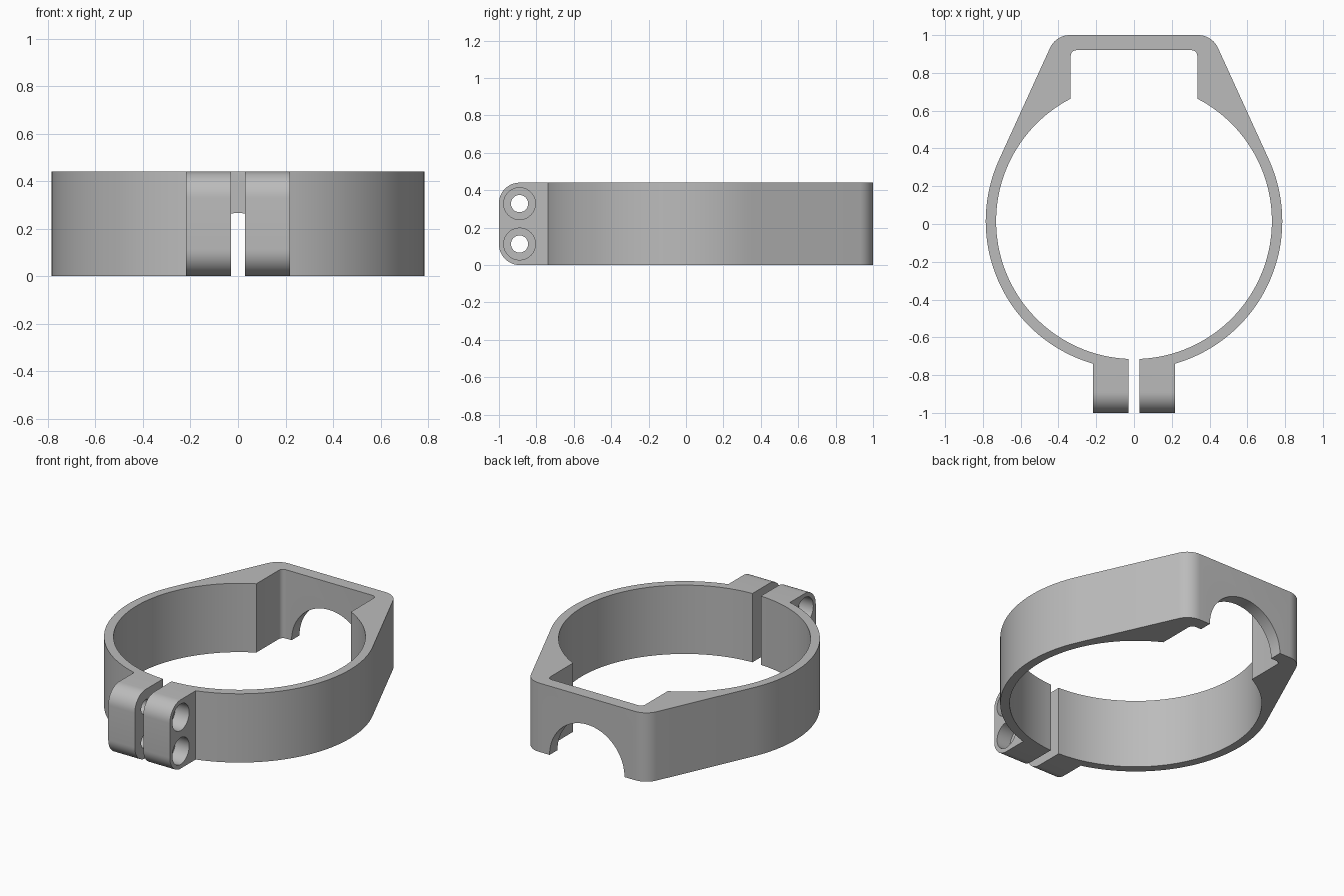
import bpy, bmesh
from math import sin, cos, asin, pi, radians
from mathutils import Matrix, Vector

if "Cube" in bpy.data.objects:
    bpy.data.objects.remove(bpy.data.objects["Cube"], do_unlink=True)

HEIGHT, CY = 0.44, 0.015          # band height, ring centre in y
R_OUT, R_IN = 0.785, 0.73
SLIT, LUG = 0.03, 0.218           # inner and outer x of each lug
POCKET, BACK = 0.335, 0.92        # pocket half width and back wall inner face
TANGENT = radians(24.5)           # where the straight flank leaves the ring


def arc(cx, cy, r, a0, a1, n):
    return [(cx + r * cos(a0 + (a1 - a0) * i / n),
             cy + r * sin(a0 + (a1 - a0) * i / n)) for i in range(n + 1)]


def mirrored(points):
    return [(-x, y) for x, y in points]


def add_object(name, bm):
    bmesh.ops.recalc_face_normals(bm, faces=bm.faces)
    mesh = bpy.data.meshes.new(name)
    bm.to_mesh(mesh)
    bm.free()
    obj = bpy.data.objects.new(name, mesh)
    bpy.context.collection.objects.link(obj)
    return obj


# Outer half outline: lug, ring, straight flank, rounded back corner
fillet = 0.115
fy = 1 - fillet
fx = (R_OUT - fillet - (fy - CY) * sin(TANGENT)) / cos(TANGENT)
outer = [(SLIT, -1), (LUG, -1)]
outer += arc(0, CY, R_OUT, asin(LUG / R_OUT) - pi / 2, TANGENT, 48)
outer += arc(fx, fy, fillet, TANGENT, pi / 2, 10)

# Inner half outline: bore, then the square pocket
inner = arc(0, CY, R_IN, asin(SLIT / R_IN) - pi / 2,
            pi / 2 - asin(POCKET / R_IN), 64)
inner += arc(POCKET - 0.03, BACK - 0.03, 0.03, 0, pi / 2, 6)

outline = outer + mirrored(outer)[::-1] + mirrored(inner) + inner[::-1]

# Clamp body: extrude the outline and round the lug fronts
bm = bmesh.new()
base = bm.faces.new([bm.verts.new((x, y, 0)) for x, y in outline])
top = bmesh.ops.extrude_face_region(bm, geom=[base])["geom"]
bmesh.ops.translate(bm, vec=(0, 0, HEIGHT),
                    verts=[v for v in top if isinstance(v, bmesh.types.BMVert)])
fronts = [e for e in bm.edges
          if all(v.co.y < -0.99 for v in e.verts)
          and abs(e.verts[0].co.z - e.verts[1].co.z) < 0.01]
bmesh.ops.bevel(bm, geom=fronts, offset=0.11, segments=12, profile=0.5,
                affect='EDGES')
clamp = add_object("clamp_band", bm)


def cut(name, centre, radius, length, axis, segments):
    """Cut a round hole through the clamp along an axis."""
    cutter_bm = bmesh.new()
    turn = Vector((0, 0, 1)).rotation_difference(Vector(axis)).to_matrix().to_4x4()
    bmesh.ops.create_cone(cutter_bm, cap_ends=True, segments=segments,
                          radius1=radius, radius2=radius, depth=length,
                          matrix=Matrix.Translation(centre) @ turn)
    cutter = add_object(name, cutter_bm)
    cutter.hide_render = True
    mod = clamp.modifiers.new(name, 'BOOLEAN')
    mod.operation, mod.solver, mod.object = 'DIFFERENCE', 'EXACT', cutter
    bpy.ops.object.modifier_apply(modifier=name)
    bpy.data.objects.remove(cutter, do_unlink=True)


bpy.context.view_layer.objects.active = clamp
clamp.select_set(True)

# Bolt holes with counterbores on both outer lug faces
for z in (0.112, 0.328):
    cut("bolt_hole", (0, -0.89, z), 0.046, 0.6, (1, 0, 0), 32)
    for side in (-1, 1):
        cut("counterbore", (side * 0.22, -0.89, z), 0.085, 0.2, (1, 0, 0), 40)

# Half-round arch in the back wall
cut("back_arch", (0, 0.95, 0), 0.265, 0.3, (0, 1, 0), 80)

# Plain grey finish
grey = bpy.data.materials.new("plain_grey")
grey.use_nodes = True
colour = (0.5, 0.5, 0.5, 1)
grey.diffuse_color = colour
grey.node_tree.nodes["Principled BSDF"].inputs["Base Color"].default_value = colour
clamp.data.materials.clear()
clamp.data.materials.append(grey)
bpy.ops.object.shade_smooth_by_angle(angle=radians(30))
